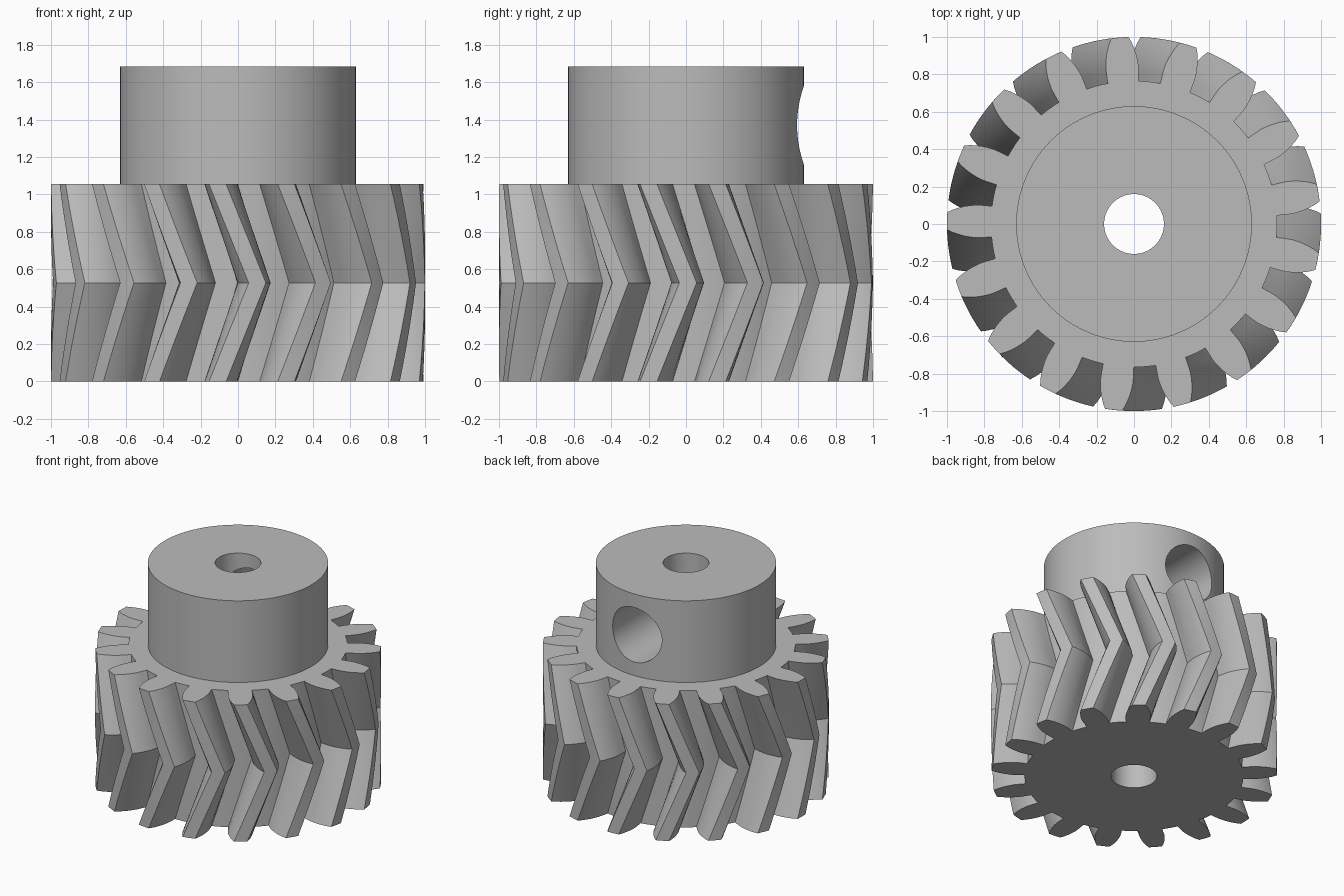
import bpy, bmesh, math

TEETH = 17
GEAR_H, HUB_H = 1.055, 1.685
BORE_R, HUB_R, HOLE_R = 0.16, 0.63, 0.21
TWIST = math.radians(12.2)
END_ANGLE = math.radians(9.6)      # tooth centre on the end faces
STEPS = 6                          # rings per half of the herringbone

cube = bpy.data.objects.get("Cube")
if cube:
    bpy.data.objects.remove(cube)

steel = bpy.data.materials.new("grey metal")
steel.use_nodes = True
colour = (0.5, 0.5, 0.5, 1)
steel.diffuse_color = colour
steel.node_tree.nodes["Principled BSDF"].inputs["Base Color"].default_value = colour


def make_object(name, bm):
    bmesh.ops.recalc_face_normals(bm, faces=bm.faces)
    mesh = bpy.data.meshes.new(name)
    bm.to_mesh(mesh)
    bm.free()
    obj = bpy.data.objects.new(name, mesh)
    bpy.context.collection.objects.link(obj)
    mesh.materials.append(steel)
    return obj


def smooth(obj):
    bpy.ops.object.select_all(action='DESELECT')
    obj.select_set(True)
    bpy.context.view_layer.objects.active = obj
    bpy.ops.object.shade_smooth_by_angle(angle=math.radians(25))


def add_ring(bm, polar, z, turn=0.0):
    return [bm.verts.new((r * math.cos(a + turn), r * math.sin(a + turn), z))
            for r, a in polar]


def bridge(bm, rings):
    """Join each ring to the next, and the last back to the first."""
    n = len(rings[0])
    for a, b in zip(rings, rings[1:] + rings[:1]):
        for i in range(n):
            j = (i + 1) % n
            bm.faces.new((a[i], a[j], b[j], b[i]))


# Gear outline: rounded flank as (radius, half width in degrees)
flank = [(0.765, 6.2), (0.82, 6.05), (0.85, 5.9), (0.88, 5.5),
         (0.91, 5.0), (0.94, 4.35), (0.97, 3.6), (1.0, 2.65)]
pitch = 360 / TEETH
tooth = [(r, -h) for r, h in flank] + [(1.0, 0)] + [(r, h) for r, h in reversed(flank)]
root_r, root_half = flank[0]
gap = pitch - 2 * root_half
tooth += [(root_r, root_half + gap * k / 4) for k in (1, 2, 3)]
outline = [(r, math.radians(a + pitch * t)) for t in range(TEETH) for r, a in tooth]
bore = [(BORE_R, a) for r, a in outline]

# Herringbone gear: twist up to mid height, then back
bm = bmesh.new()
rings = []
for k in range(2 * STEPS + 1):
    t = k / (2 * STEPS)
    turn = END_ANGLE + TWIST * (1 - abs(2 * t - 1))
    rings.append(add_ring(bm, outline, GEAR_H * t, turn))
rings.append(add_ring(bm, bore, GEAR_H, END_ANGLE))
rings.append(add_ring(bm, bore, 0, END_ANGLE))
bridge(bm, rings)
gear = make_object("herringbone_gear", bm)
smooth(gear)

# Hub: a bored collar on the gear
bm = bmesh.new()
SEG = 128
section = [(HUB_R, GEAR_H), (HUB_R, HUB_H), (BORE_R, HUB_H), (BORE_R, GEAR_H)]
bridge(bm, [add_ring(bm, [(r, math.tau * i / SEG) for i in range(SEG)], z)
            for r, z in section])
hub = make_object("hub", bm)

# Set screw hole from the bore out through the back of the hub
bpy.ops.mesh.primitive_cylinder_add(
    vertices=96, radius=HOLE_R, depth=1.0,
    location=(0, 0.5, (GEAR_H + HUB_H) / 2), rotation=(math.pi / 2, 0, 0))
cutter = bpy.context.object
cutter.name = "screw_hole_cutter"
cutter.hide_render = True
cutter.data.materials.append(steel)
cut = hub.modifiers.new("screw_hole", 'BOOLEAN')
cut.operation = 'DIFFERENCE'
cut.solver = 'EXACT'
cut.object = cutter
bpy.ops.object.select_all(action='DESELECT')
hub.select_set(True)
bpy.context.view_layer.objects.active = hub
bpy.ops.object.modifier_apply(modifier=cut.name)
bpy.data.objects.remove(cutter)
smooth(hub)
